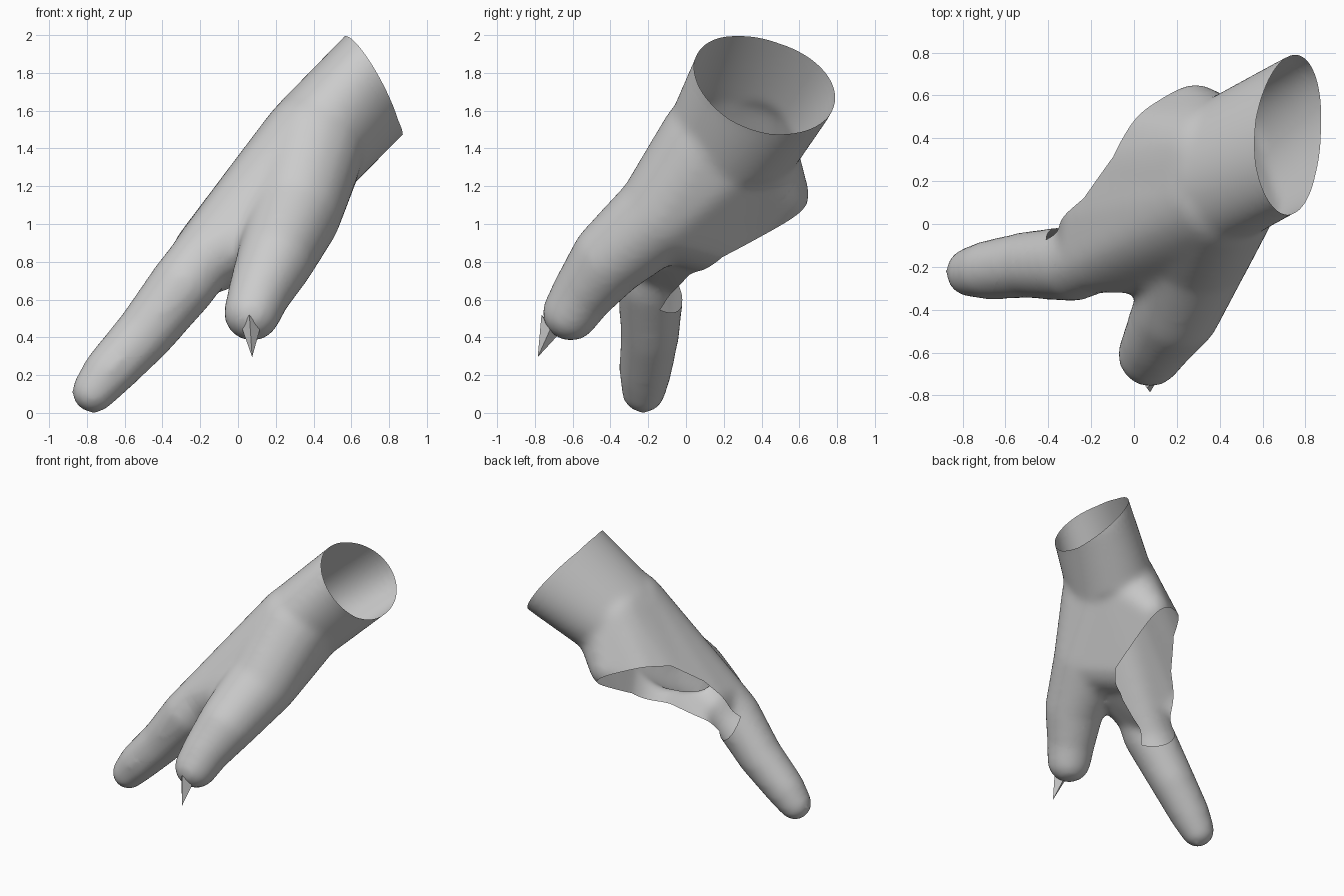
import bpy, bmesh, math
from mathutils import Vector, Matrix

cube = bpy.data.objects.get("Cube")
if cube:
    bpy.data.objects.remove(cube, do_unlink=True)

skin = bpy.data.materials.new("plain grey")
skin.use_nodes = True
GREY = (0.6, 0.6, 0.6, 1.0)
skin.diffuse_color = GREY
skin.node_tree.nodes["Principled BSDF"].inputs["Base Color"].default_value = GREY


def ball(x, y, z, r):
    """Points on a sphere."""
    tmp = bmesh.new()
    bmesh.ops.create_icosphere(tmp, subdivisions=3, radius=r,
                               matrix=Matrix.Translation((x, y, z)))
    pts = [v.co.copy() for v in tmp.verts]
    tmp.free()
    return pts


def ring(c, u, v, n=40):
    """Points on an ellipse with half axes u and v."""
    c, u, v = Vector(c), Vector(u), Vector(v)
    return [c + u * math.cos(2 * math.pi * i / n) + v * math.sin(2 * math.pi * i / n)
            for i in range(n)]


body = bpy.data.meshes.new("hand_mass")


def add_hull(*groups):
    """Add the convex hull of some point groups to the hand mass."""
    bm = bmesh.new()
    for pts in groups:
        for p in pts:
            bm.verts.new(p)
    bmesh.ops.convex_hull(bm, input=bm.verts[:])
    bmesh.ops.delete(bm, geom=[v for v in bm.verts if not v.link_faces], context='VERTS')
    bmesh.ops.recalc_face_normals(bm, faces=bm.faces[:])
    bm.from_mesh(body)
    bm.to_mesh(body)
    bm.free()


# Forearm stub, running past the wrist opening
rim_u, rim_v = (0.155, 0.06, -0.26), (-0.01, 0.37, -0.045)
narrow = ring((0.41, 0.24, 1.42), (0.205, 0, -0.205), (0, 0.36, -0.05))
rim = ring((0.72, 0.41, 1.735), rim_u, rim_v)
add_hull(narrow, rim)
add_hull(rim, ring((0.865, 0.475, 1.88), rim_u, rim_v))

# Palm, from wrist to heel, knuckle and thumb base
wrist_front = ball(0.40, 0.135, 1.43, 0.28)
wrist_back = ball(0.405, 0.30, 1.42, 0.28)
heel = ball(0.287, 0.515, 1.155, 0.14)
heel_top = ball(0.12, 0.38, 1.10, 0.20)
side = ball(0.065, 0.25, 0.97, 0.27)
low_side = ball(-0.14, 0.03, 0.83, 0.21)
knuckle = ball(-0.19, -0.15, 0.81, 0.175)
thumb_base = ball(0.30, -0.12, 1.06, 0.25)
add_hull(wrist_front, wrist_back, heel, heel_top, side, thumb_base)
add_hull(wrist_front, side, low_side, knuckle, ball(0.27, -0.10, 1.08, 0.22))


def add_chain(balls):
    """Join neighbouring balls into a tapering limb."""
    for a, b in zip(balls, balls[1:]):
        add_hull(ball(*a), ball(*b))


# Index finger
add_chain([(-0.19, -0.15, 0.81, 0.175), (-0.285, -0.185, 0.685, 0.178),
           (-0.49, -0.19, 0.425, 0.158), (-0.68, -0.215, 0.22, 0.14),
           (-0.765, -0.225, 0.114, 0.117)])
# Thumb
add_chain([(0.30, -0.12, 1.06, 0.25), (0.20, -0.40, 0.82, 0.207),
           (0.115, -0.54, 0.64, 0.168), (0.075, -0.61, 0.53, 0.152)])

# Fuse the masses into one smooth skin
hand = bpy.data.objects.new("hand", body)
bpy.context.collection.objects.link(hand)
fuse = hand.modifiers.new("fuse", 'REMESH')
fuse.mode = 'VOXEL'
fuse.voxel_size = 0.022
soft = hand.modifiers.new("soften", 'SMOOTH')
soft.factor = 0.5
soft.iterations = 16
deps = bpy.context.evaluated_depsgraph_get()
fused = bpy.data.meshes.new_from_object(hand.evaluated_get(deps))
hand.modifiers.clear()
hand.data = fused
bpy.data.meshes.remove(body)

bm = bmesh.new()
bm.from_mesh(fused)


def open_end(centre, normal, axis, slopes, dip, limit):
    """Cut away the skin past a shallow trough: a flat floor and two sloping sides."""
    c, n, a = Vector(centre), Vector(normal).normalized(), Vector(axis).normalized()
    low = c - n * dip
    planes = [(c, n), (low, n + a * slopes[0]), (low, n - a * slopes[1]),
              (c + a * limit, a)]
    for co, no in planes:
        bmesh.ops.bisect_plane(bm, geom=bm.verts[:] + bm.edges[:] + bm.faces[:],
                               dist=1e-5, plane_co=co, plane_no=no)
    gone = [f for f in bm.faces
            if all((f.calc_center_median() - co).dot(no) > 0 for co, no in planes)]
    bmesh.ops.delete(bm, geom=gone, context='FACES')


# Wrist opening, then the long opening along the side of the palm
open_end((0.717, 0.36, 1.741), (0.847, 0.087, 0.525), rim_v, (0.09, 0.09), 0.01, -2)
open_end((0.025, 0.18, 0.97), (-0.33, 0.72, -0.62), (0.59, 0.67, 0.46),
         (0.28, 0.38), 0.045, -0.53)
bmesh.ops.remove_doubles(bm, verts=bm.verts[:], dist=0.0005)
bm.to_mesh(fused)
bm.free()

# Ragged nail hanging from the thumb tip
bm = bmesh.new()
tip = bm.verts.new((0.075, -0.785, 0.295))
base = [bm.verts.new(p) for p in ((0.02, -0.71, 0.45), (0.06, -0.765, 0.52),
                                  (0.115, -0.72, 0.44), (0.07, -0.67, 0.42))]
for i in range(4):
    bm.faces.new((base[i], base[(i + 1) % 4], tip))
bm.faces.new(base[::-1])
bmesh.ops.recalc_face_normals(bm, faces=bm.faces[:])
nail_mesh = bpy.data.meshes.new("thumb_nail")
bm.to_mesh(nail_mesh)
bm.free()
nail = bpy.data.objects.new("thumb_nail", nail_mesh)
bpy.context.collection.objects.link(nail)

for ob in (hand, nail):
    ob.data.materials.clear()
    ob.data.materials.append(skin)
for p in fused.polygons:
    p.use_smooth = True
    p.material_index = 0
